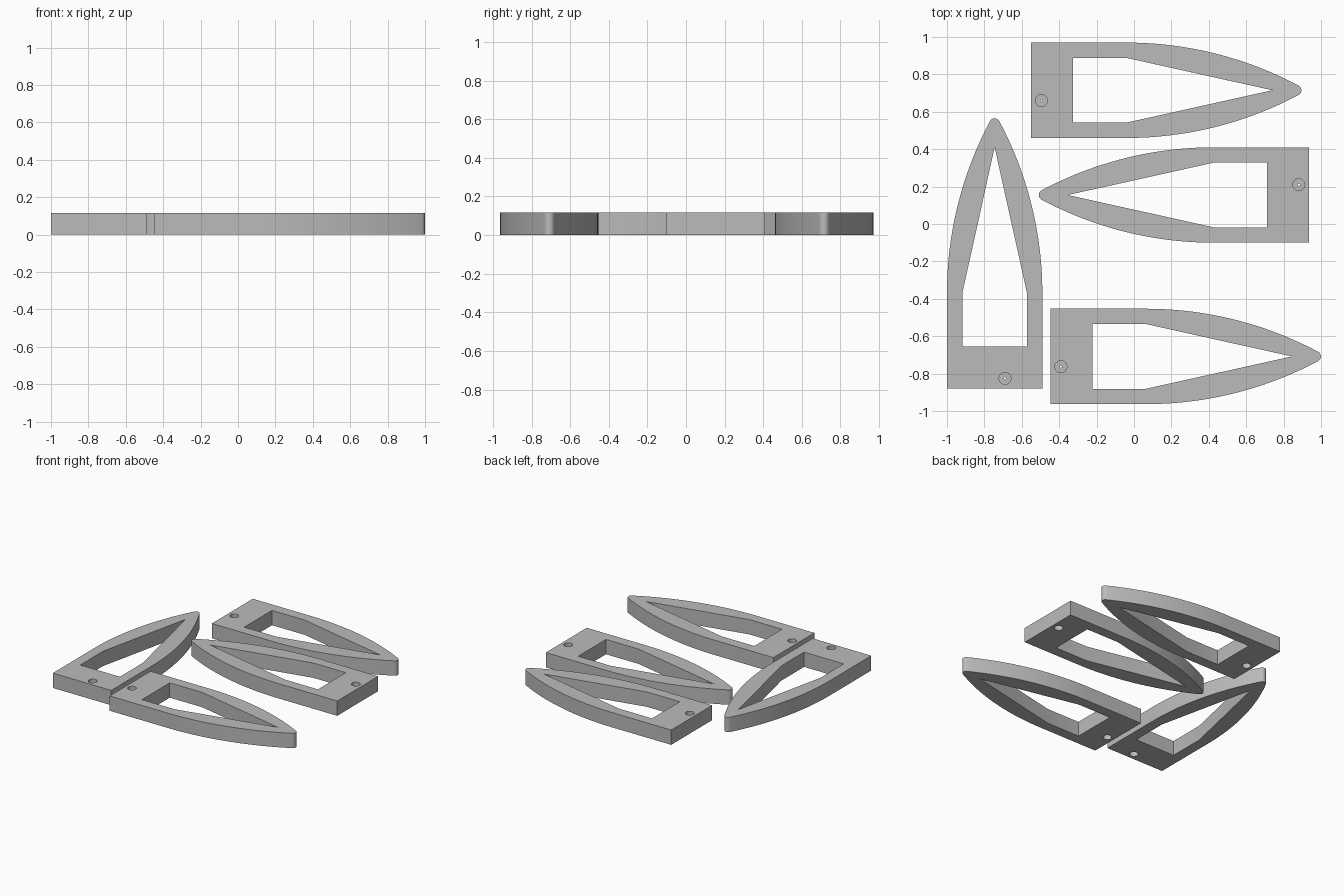
import bpy, bmesh
from math import sin, cos, asin, pi, radians

if "Cube" in bpy.data.objects:
    bpy.data.objects.remove(bpy.data.objects["Cube"], do_unlink=True)

LENGTH, HALF, THICK = 1.445, 0.255, 0.117
SHOULDER = 0.51          # where the straight sides start to curve
ARC_R, TIP_R = 1.955, 0.028
HOLE = (0.055, -0.055)

grey = bpy.data.materials.new("grey plastic")
grey.use_nodes = True
colour = (0.5, 0.5, 0.5, 1)
grey.diffuse_color = colour
grey.node_tree.nodes["Principled BSDF"].inputs["Base Color"].default_value = colour


def circle(r, n):
    return [(HOLE[0] + r * cos(2 * pi * i / n), HOLE[1] + r * sin(2 * pi * i / n))
            for i in range(n)]


def plate(name, loops, thick):
    """Flat plate from an outline and its holes, standing on z = 0."""
    curve = bpy.data.curves.new(name, "CURVE")
    curve.dimensions, curve.fill_mode = "2D", "BOTH"
    curve.extrude = thick / 2
    for loop in loops:
        spline = curve.splines.new("POLY")
        spline.points.add(len(loop) - 1)
        for point, (x, y) in zip(spline.points, loop):
            point.co = (x, y, 0, 1)
        spline.use_cyclic_u = True
    helper = bpy.data.objects.new(name, curve)
    bpy.context.collection.objects.link(helper)
    bpy.context.view_layer.update()
    graph = bpy.context.evaluated_depsgraph_get()
    mesh = bpy.data.meshes.new_from_object(helper.evaluated_get(graph))
    bpy.data.objects.remove(helper)
    bm = bmesh.new()
    bm.from_mesh(mesh)
    bmesh.ops.remove_doubles(bm, verts=bm.verts, dist=1e-5)
    bmesh.ops.recalc_face_normals(bm, faces=bm.faces)
    bmesh.ops.translate(bm, verts=bm.verts, vec=(0, 0, THICK / 2))
    bm.to_mesh(mesh)
    bm.free()
    mesh.materials.clear()
    mesh.materials.append(grey)
    return mesh


# Fin outline: square base, bowed sides, rounded tip
end = asin((LENGTH - TIP_R - SHOULDER) / (ARC_R - TIP_R))
side = [(0, HALF)]
for i in range(25):
    a = end * i / 24
    side.append((SHOULDER + ARC_R * sin(a), HALF - ARC_R * (1 - cos(a))))
centre = LENGTH - TIP_R
for i in range(1, 7):
    a = end + (pi / 2 - end) * i / 6
    side.append((centre + TIP_R * sin(a), TIP_R * cos(a)))
outline = side + [(x, -y) for x, y in reversed(side[:-1])]

# Window: straight part, then tapering to a point
window = [(0.225, 0.173), (SHOULDER, 0.173), (1.29, 0),
          (SHOULDER, -0.173), (0.225, -0.173)]

fin_mesh = plate("fin", [outline, window, circle(0.032, 32)], THICK)
floor_mesh = plate("hole_floor", [circle(0.0322, 32), circle(0.006, 12)], 0.02)

# Four fins: base centre and heading
layout = {"back": (-0.55, 0.715, 0), "middle": (0.936, 0.155, 180),
          "left_side": (-0.745, -0.88, 90), "front": (-0.446, -0.708, 0)}
for place, (x, y, heading) in layout.items():
    for part, mesh in (("fin", fin_mesh), ("hole_floor", floor_mesh)):
        obj = bpy.data.objects.new(f"{place}_{part}", mesh.copy())
        obj.location = (x, y, 0)
        obj.rotation_euler.z = radians(heading)
        bpy.context.collection.objects.link(obj)
        bpy.ops.object.select_all(action="DESELECT")
        obj.select_set(True)
        bpy.context.view_layer.objects.active = obj
        bpy.ops.object.shade_smooth_by_angle(angle=radians(30))
